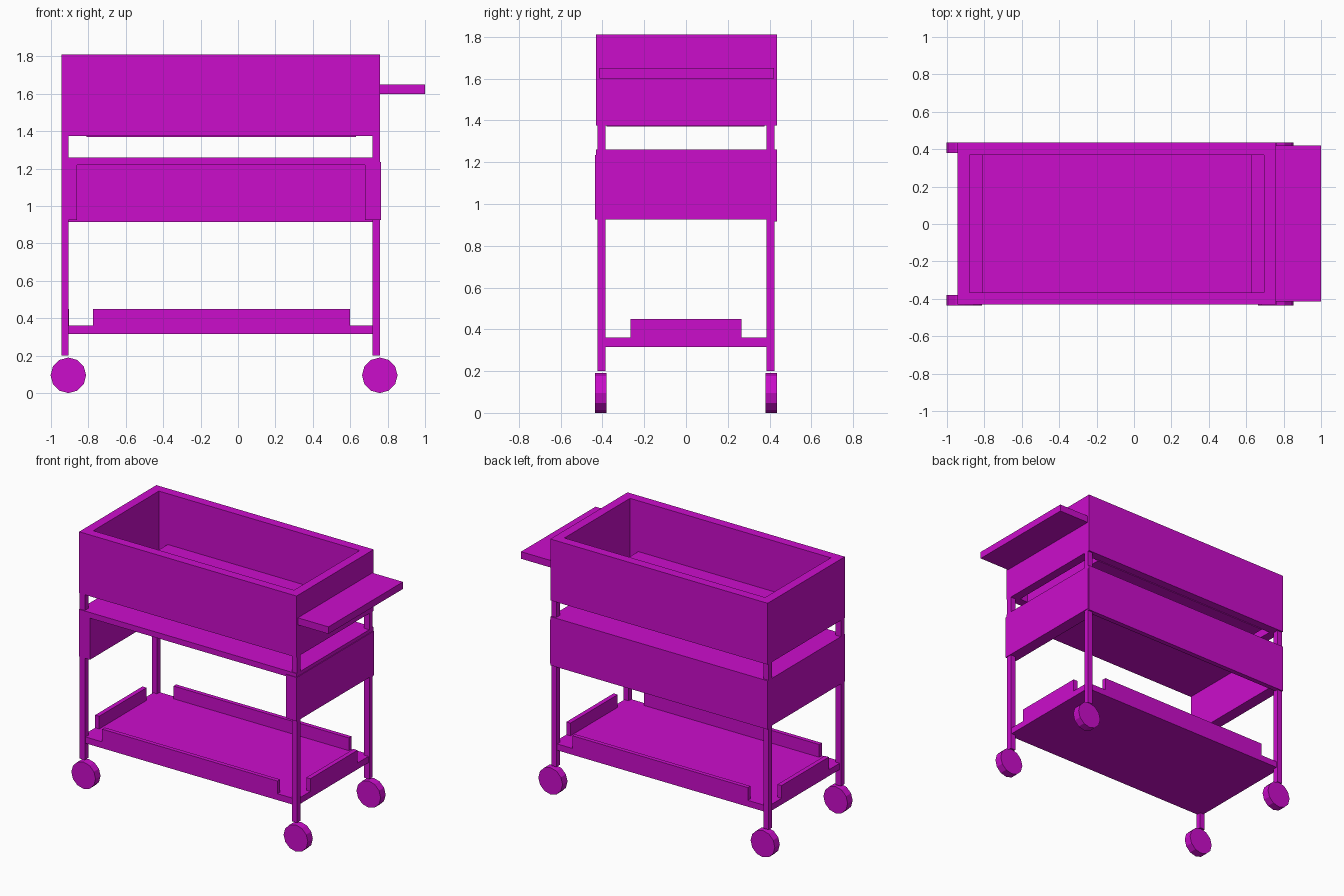
import bpy
import math

cube = bpy.data.objects.get("Cube")
if cube:
    bpy.data.objects.remove(cube, do_unlink=True)

magenta = bpy.data.materials.new("magenta")
magenta.use_nodes = True
COLOR = (0.6, 0.004, 0.6, 1)
magenta.diffuse_color = COLOR
magenta.node_tree.nodes["Principled BSDF"].inputs["Base Color"].default_value = COLOR


def box(name, x, y, z):
    """Box from (min, max) ranges on each axis."""
    bpy.ops.mesh.primitive_cube_add(size=1)
    obj = bpy.context.object
    obj.name = name
    for v in obj.data.vertices:
        v.co = [lo if c < 0 else hi for c, (lo, hi) in zip(v.co, (x, y, z))]
    obj.data.materials.append(magenta)
    return obj


LEFT, RIGHT = -0.945, 0.76      # body ends along x
FRONT, BACK = -0.43, 0.435      # body faces along y
WALL = 0.065

# Upper open bin: four walls and a floor that stops short of the ends
bin_z = (1.375, 1.81)
box("bin_front_wall", (LEFT, RIGHT), (FRONT, FRONT + WALL), bin_z)
box("bin_back_wall", (LEFT, RIGHT), (BACK - WALL, BACK), bin_z)
inner_y = (FRONT + WALL, BACK - WALL)
box("bin_left_wall", (LEFT, LEFT + WALL), inner_y, bin_z)
box("bin_right_wall", (RIGHT - WALL, RIGHT), inner_y, bin_z)
box("bin_floor", (-0.81, 0.63), (-0.38, 0.375), (1.37, 1.45))

# Side shelf used as a push handle
box("side_shelf", (RIGHT, 1.0), (-0.415, 0.42), (1.6, 1.65))

# Middle compartment, open at the front and below
box("middle_top", (LEFT, RIGHT), (FRONT, BACK), (1.22, 1.26))
box("middle_back", (LEFT, RIGHT), (0.4, BACK), (0.915, 1.22))
box("middle_left_side", (LEFT, -0.86), (FRONT, 0.43), (0.925, 1.235))
box("middle_right_side", (0.68, 0.765), (-0.435, 0.43), (0.925, 1.235))

# Bottom shelf with a low rail along each edge
box("bottom_shelf", (-0.935, 0.753), (-0.415, 0.415), (0.315, 0.36))
rail_z = (0.36, 0.45)
for name, y in (("front", (-0.415, -0.385)), ("back", (0.385, 0.415))):
    box(name + "_rail", (-0.775, 0.6), y, rail_z)
for name, x in (("left", (-0.935, -0.903)), ("right", (0.721, 0.753))):
    box(name + "_rail", x, (-0.265, 0.265), rail_z)

# Legs and wheels at each corner
for side, leg_x, wheel_x in (("left", LEFT, -0.907), ("right", 0.72, 0.758)):
    for end, sign in (("front", -1), ("back", 1)):
        leg_y = sorted((sign * 0.385, sign * 0.424))
        box(f"{end}_{side}_leg", (leg_x, leg_x + 0.04), leg_y, (0.2, 1.38))
        bpy.ops.mesh.primitive_cylinder_add(
            vertices=12, radius=0.095, depth=0.056,
            location=(wheel_x, sign * 0.408, 0.095),
            rotation=(math.pi / 2, 0, 0))
        wheel = bpy.context.object
        wheel.name = f"{end}_{side}_wheel"
        wheel.data.materials.append(magenta)
